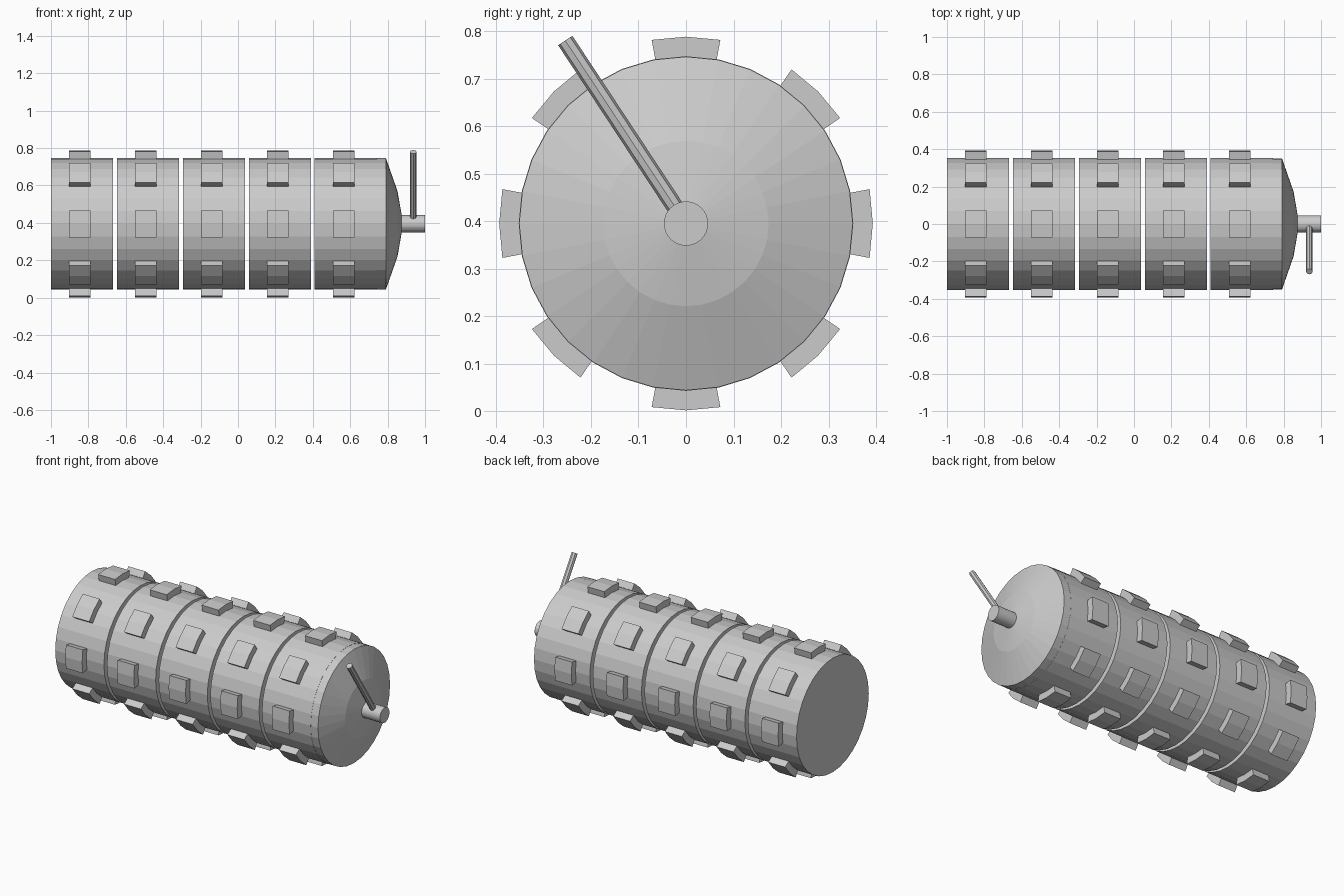
import bpy, bmesh, math
from mathutils import Vector

if "Cube" in bpy.data.objects:
    bpy.data.objects.remove(bpy.data.objects["Cube"])

AXIS_Z = 0.395   # height of the drum axis
R = 0.352        # drum radius
STEP = 0.3525    # spacing of drum segments


def finish(bm, name):
    bmesh.ops.recalc_face_normals(bm, faces=bm.faces)
    mesh = bpy.data.meshes.new(name)
    bm.to_mesh(mesh)
    bm.free()
    obj = bpy.data.objects.new(name, mesh)
    bpy.context.collection.objects.link(obj)
    return obj


def on_axis(x, r, a):
    return Vector((x, r * math.sin(a), AXIS_Z + r * math.cos(a)))


def lathe(name, profile, sides):
    """Closed solid of revolution around the drum axis from (x, radius) points."""
    bm = bmesh.new()
    rings = [[bm.verts.new(on_axis(x, r, math.tau * i / sides)) for i in range(sides)]
             for x, r in profile]
    for a, b in zip(rings, rings[1:]):
        for i in range(sides):
            j = (i + 1) % sides
            bm.faces.new((a[i], a[j], b[j], b[i]))
    bm.faces.new(rings[0])
    bm.faces.new(rings[-1])
    return finish(bm, name)


def treads(name, x0, x1):
    """Eight raised blocks, each bent over two drum facets."""
    bm = bmesh.new()
    half = math.radians(10.6)
    for k in range(8):
        mid = math.tau * k / 8
        outline = [(0.345, -half), (0.348, 0), (0.345, half),
                   (0.393, half), (0.393, 0), (0.393, -half)]
        a = [bm.verts.new(on_axis(x0, r, mid + t)) for r, t in outline]
        b = [bm.verts.new(on_axis(x1, r, mid + t)) for r, t in outline]
        for i in range(6):
            j = (i + 1) % 6
            bm.faces.new((a[i], a[j], b[j], b[i]))
        for v in (a, b):
            bm.faces.new((v[0], v[1], v[4], v[5]))
            bm.faces.new((v[1], v[2], v[3], v[4]))
    return finish(bm, name)


# Five drum segments, each with a ring of blocks
for n in range(5):
    x = -1 + STEP * n
    lathe(f"drum_segment_{n + 1}", [(x, R), (x + 0.332, R)], 32)
    treads(f"drum_blocks_{n + 1}", x + 0.097, x + 0.212)

# Domed end cap
lathe("end_cap", [(0.741, R - 0.001), (0.791, R - 0.001), (0.853, 0.174), (0.878, 0.03)], 32)

# Axle stub
lathe("axle_stub", [(0.86, 0.0465), (1.0, 0.0465)], 32)

# Slanted handle rod
start = Vector((0.937, 0, AXIS_Z))
end = Vector((0.937, -0.254, 0.78))
axis = end - start
bpy.ops.mesh.primitive_cylinder_add(vertices=8, radius=0.018, depth=axis.length,
                                    location=(start + end) / 2,
                                    rotation=axis.to_track_quat('Z', 'Y').to_euler())
bpy.context.object.name = "handle_rod"
